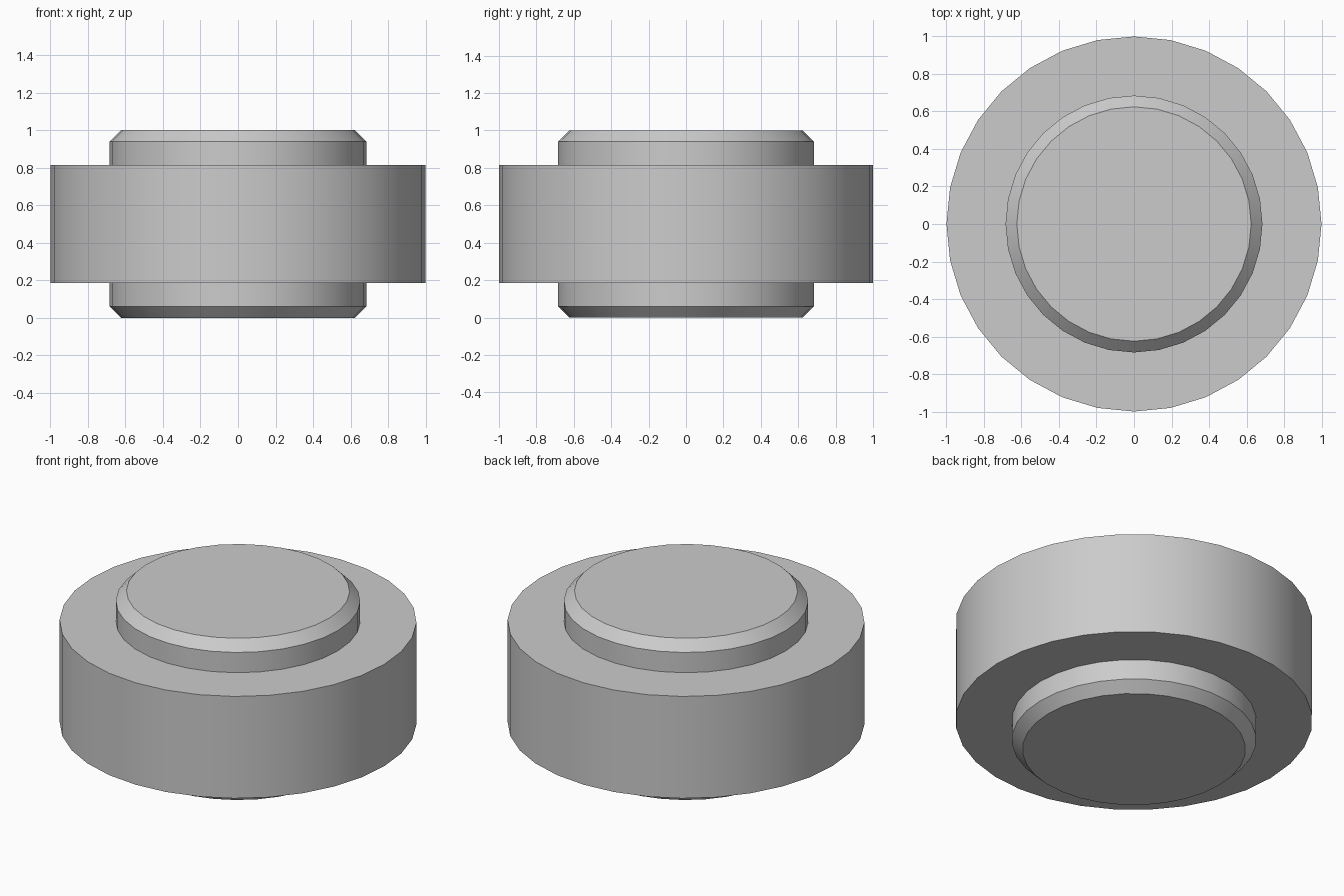
import bpy
import bmesh
import math
from mathutils import Matrix

cube = bpy.data.objects.get("Cube")
if cube:
    bpy.data.objects.remove(cube, do_unlink=True)

# Plain grey material
grey = bpy.data.materials.new("plain_grey")
grey.use_nodes = True
colour = (0.6, 0.6, 0.6, 1)
grey.diffuse_color = colour
grey.node_tree.nodes["Principled BSDF"].inputs["Base Color"].default_value = colour

SIDES = 32
MID = 0.5

# Half profile of the stepped disc (radius, height above the middle)
upper = [(1.0, 0.315), (0.685, 0.315), (0.685, 0.44), (0.625, 0.5)]
profile = upper[::-1] + [(r, -h) for r, h in upper]


def lathe(name, points):
    """Turn a profile into a closed solid with flat end caps."""
    bm = bmesh.new()
    rings = []
    for r, h in points:
        ring = bmesh.ops.create_circle(
            bm, segments=SIDES, radius=r,
            matrix=Matrix.Translation((0, 0, MID + h)))["verts"]
        rings.append(ring)
    for a, b in zip(rings, rings[1:]):
        for i in range(SIDES):
            j = (i + 1) % SIDES
            bm.faces.new((a[i], a[j], b[j], b[i]))
    bm.faces.new(rings[0])
    bm.faces.new(rings[-1])
    bmesh.ops.recalc_face_normals(bm, faces=bm.faces)
    mesh = bpy.data.meshes.new(name)
    bm.to_mesh(mesh)
    bm.free()
    obj = bpy.data.objects.new(name, mesh)
    bpy.context.collection.objects.link(obj)
    mesh.materials.append(grey)
    return obj


# Wide rim with a chamfered hub on both ends
disc = lathe("stepped_disc", profile)
bpy.ops.object.select_all(action="DESELECT")
disc.select_set(True)
bpy.context.view_layer.objects.active = disc
bpy.ops.object.shade_smooth_by_angle(angle=math.radians(30))
